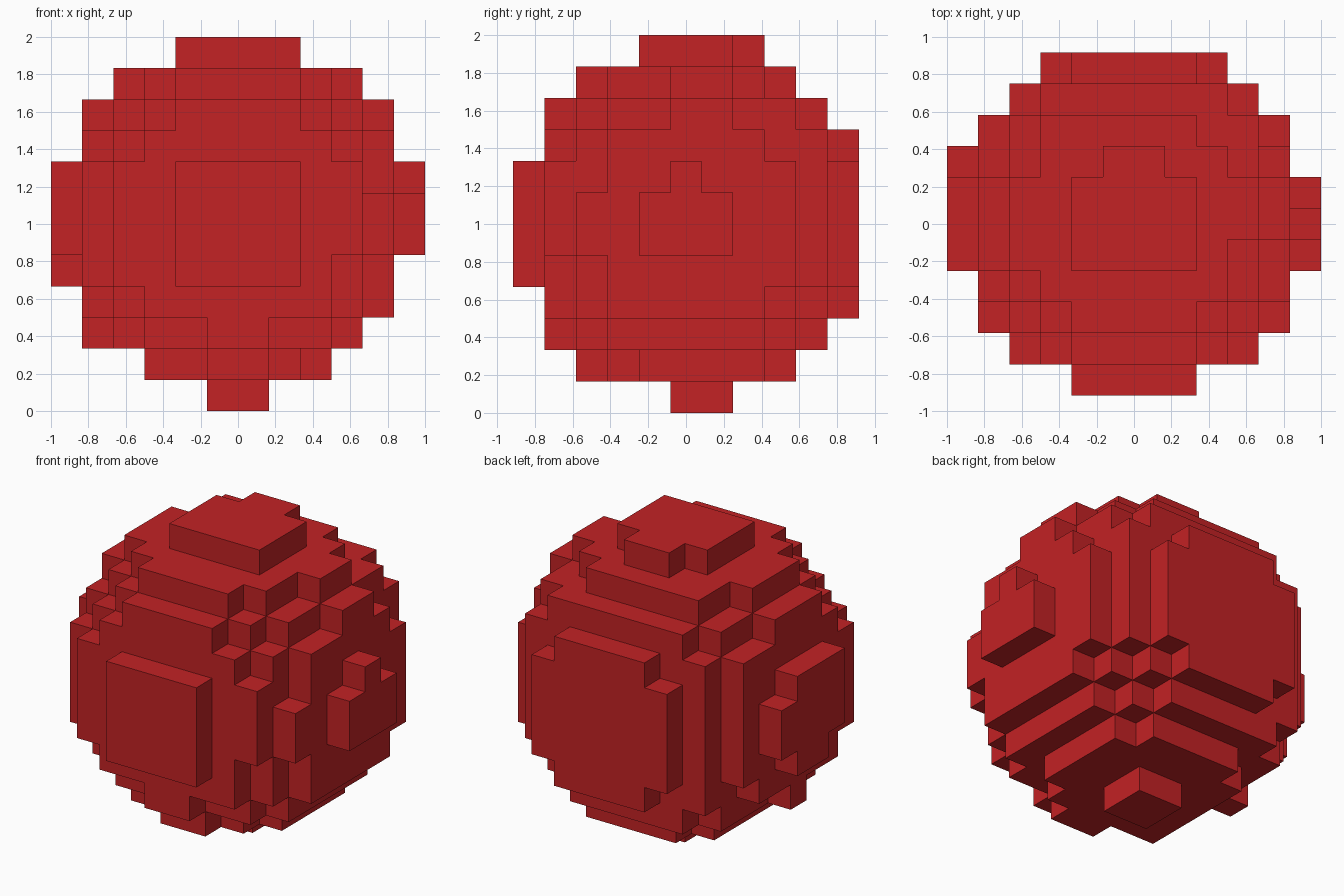
import bpy
import bmesh
from mathutils import Vector

# Remove the default cube
cube = bpy.data.objects.get("Cube")
if cube:
    bpy.data.objects.remove(cube, do_unlink=True)

VOXEL = 1 / 6                           # edge length of one block
SIZE = (12, 11, 12)                     # blocks along x, y, z
CENTRE = Vector((-0.07, 0.27, 0.12))    # ball centre, in blocks from the grid centre
RADIUS_SQ = 33.1                        # squared ball radius, in blocks


def make_material(name, colour):
    mat = bpy.data.materials.new(name)
    mat.use_nodes = True
    mat.diffuse_color = colour
    mat.node_tree.nodes["Principled BSDF"].inputs["Base Color"].default_value = colour
    return mat


def filled(cell):
    """True when the middle of a block lies inside the ball."""
    if any(not 0 <= c < n for c, n in zip(cell, SIZE)):
        return False
    middle = Vector([c + 0.5 - n / 2 for c, n in zip(cell, SIZE)])
    return (middle - CENTRE).length_squared <= RADIUS_SQ


def add_side(bm, corner_verts, cell, axis, step):
    """Add the outward face of a block along one axis."""
    u, v = (axis + 1) % 3, (axis + 2) % 3
    loop = [(0, 0), (1, 0), (1, 1), (0, 1)]
    if step < 0:
        loop.reverse()
    verts = []
    for du, dv in loop:
        corner = list(cell)
        corner[axis] += step > 0
        corner[u] += du
        corner[v] += dv
        key = tuple(corner)
        if key not in corner_verts:
            x, y, z = key
            corner_verts[key] = bm.verts.new(
                ((x - SIZE[0] / 2) * VOXEL, (y - SIZE[1] / 2) * VOXEL, z * VOXEL))
        verts.append(corner_verts[key])
    bm.faces.new(verts)


# Blocky ball: only the exposed block sides become faces
bm = bmesh.new()
corner_verts = {}
for x in range(SIZE[0]):
    for y in range(SIZE[1]):
        for z in range(SIZE[2]):
            cell = (x, y, z)
            if not filled(cell):
                continue
            for axis in range(3):
                for step in (-1, 1):
                    neighbour = list(cell)
                    neighbour[axis] += step
                    if not filled(neighbour):
                        add_side(bm, corner_verts, cell, axis, step)

# Merge flat neighbours into large clean faces
bmesh.ops.dissolve_limit(bm, angle_limit=0.01, verts=bm.verts, edges=bm.edges)

mesh = bpy.data.meshes.new("blocky_ball")
bm.to_mesh(mesh)
bm.free()
mesh.materials.append(make_material("red", (0.546, 0.016, 0.018, 1)))
ball = bpy.data.objects.new("blocky_ball", mesh)
bpy.context.collection.objects.link(ball)
